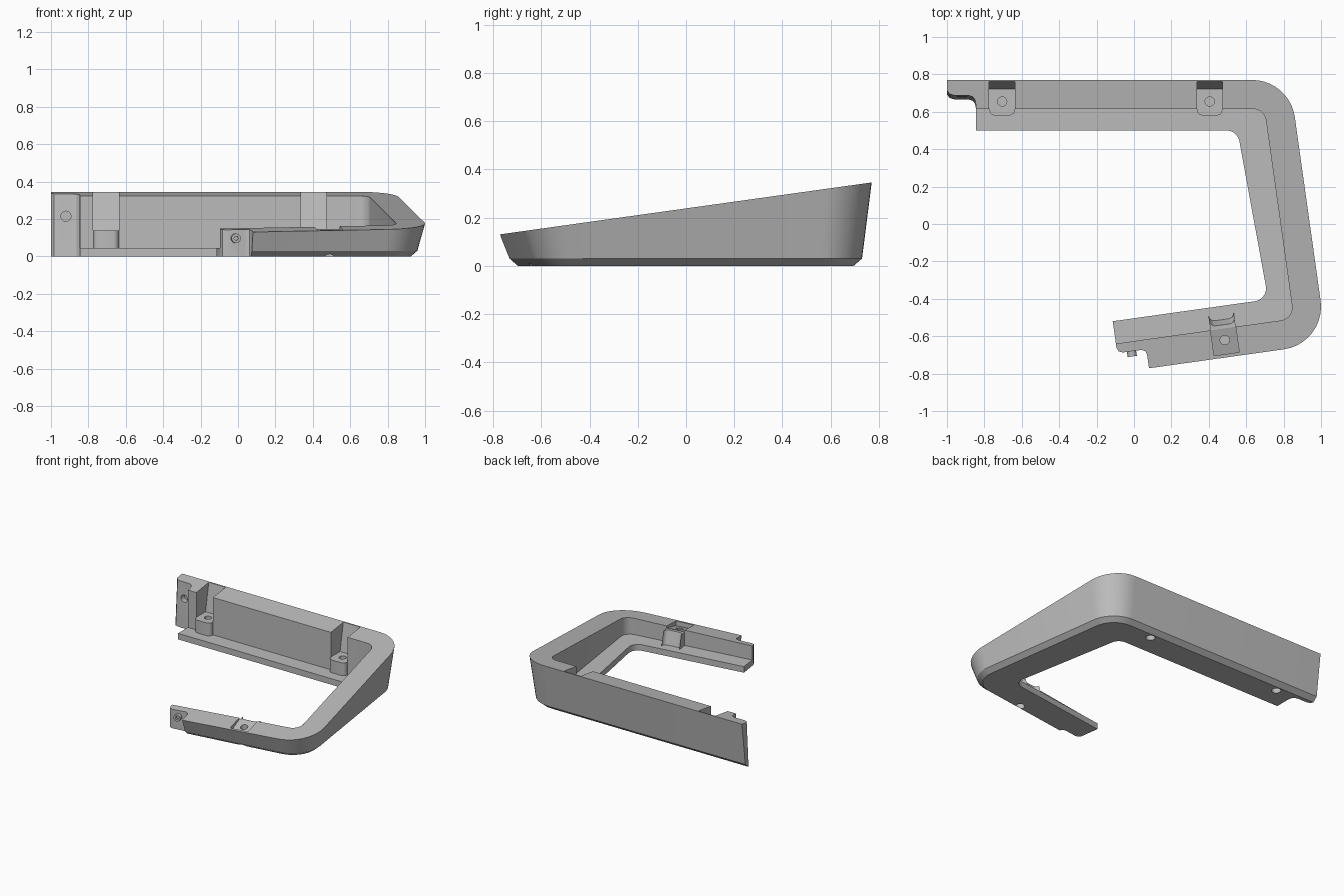
import bpy, bmesh, math
from mathutils import Vector

if "Cube" in bpy.data.objects:
    bpy.data.objects.remove(bpy.data.objects["Cube"], do_unlink=True)

TILT = math.radians(8)
U = Vector((math.cos(TILT), math.sin(TILT)))    # along the front leg
V = Vector((-math.sin(TILT), math.cos(TILT)))   # across the front leg
BACK, SIDE, FRONT = 0.77, 0.931, -0.775         # outer faces of the three legs
FLOOR = 0.045                                   # thickness of the flange

grey = bpy.data.materials.new("plain grey")
grey.use_nodes = True
grey.diffuse_color = (0.5, 0.5, 0.5, 1)
grey.node_tree.nodes["Principled BSDF"].inputs["Base Color"].default_value = (0.5, 0.5, 0.5, 1)


def slope(p):
    return 0.13 + (p.y + 0.775) * 0.1396


def local(u, v):
    return U * u + V * v


def make(name, bm):
    bmesh.ops.recalc_face_normals(bm, faces=bm.faces)
    mesh = bpy.data.meshes.new(name)
    bm.to_mesh(mesh)
    bm.free()
    mesh.materials.append(grey)
    ob = bpy.data.objects.new(name, mesh)
    bpy.context.collection.objects.link(ob)
    return ob


def loft(name, rings, closed=False):
    """Skin a list of equal point rings; cap both ends."""
    bm = bmesh.new()
    rows = [[bm.verts.new(p) for p in ring] for ring in rings]
    n = len(rows[0])
    for a, b in zip(rows, rows[1:]):
        for i in range(n):
            j = (i + 1) % n
            bm.faces.new((a[i], a[j], b[j], b[i]))
    bm.faces.new(rows[0])
    bm.faces.new(rows[-1])
    return make(name, bm)


def cylinder(name, center, axis, radius, depth):
    bm = bmesh.new()
    bmesh.ops.create_cone(bm, cap_ends=True, segments=24, radius1=radius,
                          radius2=radius, depth=depth)
    ob = make(name, bm)
    rot = Vector(axis).to_track_quat('Z', 'Y').to_matrix().to_4x4()
    rot.translation = center
    ob.data.transform(rot)
    return ob


def combine(target, tool, operation):
    mod = target.modifiers.new("cut", 'BOOLEAN')
    mod.operation, mod.object, mod.solver = operation, tool, 'EXACT'
    dg = bpy.context.evaluated_depsgraph_get()
    mesh = bpy.data.meshes.new_from_object(target.evaluated_get(dg))
    target.modifiers.clear()
    target.data = mesh
    bpy.data.objects.remove(tool, do_unlink=True)


def fillet(corner, before, after, radius, steps=10):
    a, b = (before - corner).normalized(), (after - corner).normalized()
    half = a.angle(b) / 2
    start = corner + a * radius / math.tan(half)
    center = corner + (a + b).normalized() * radius / math.sin(half)
    arm = start - center
    end = corner + b * radius / math.tan(half) - center
    sweep = arm.angle(end)
    return [center + (arm * math.sin((1 - t) * sweep) + end * math.sin(t * sweep))
            / math.sin(sweep) for t in (i / steps for i in range(steps + 1))]


def rail(inset, radius, corners=None):
    """Rounded path along back, side and front legs."""
    y = BACK - inset
    if corners is None:
        corners = (Vector(((SIDE - inset - y * U.y) / U.x, y)),
                   local(SIDE - inset, FRONT + inset))
    c1, c2 = corners
    start, end = Vector((-1, c1.y)), local(-0.185, c2.dot(V))
    return [start] + fillet(c1, start, c2, radius) + fillet(c2, c1, end, radius) + [end]


# Frame with leaning outer wall, sloped top and inner flange
flange = rail(0, 0.07, (Vector((0.553, 0.5)), Vector((0.718, -0.403))))
inner = rail(0.155, 0.07)
profile = [(rail(0.075, 0.17), 0), (rail(0.04, 0.2), 0.03), (rail(0, 0.23), None),
           (inner, None), (inner, FLOOR), (flange, FLOOR), (flange, 0)]
rings = [[(p[i].x, p[i].y, slope(p[i]) if z is None else z) for p, z in profile]
         for i in range(len(inner))]
frame = loft("frame", rings)


def boss_outline(half, near, far, r=0.03):
    pts = [(half, far)]
    for k in range(5):
        a = k * math.pi / 8
        pts.append((half - r + r * math.cos(a), near + r - r * math.sin(a)))
    return pts + [(-x, y) for x, y in reversed(pts)]


# Screw bosses and the slots above them
HALF = 0.068
for cx in (-0.705, 0.405):
    rings = [[(cx + x, y, z) for x, y in boss_outline(HALF, 0.58, 0.7)] for z in (0.02, 0.18)]
    combine(frame, loft("boss", rings), 'UNION')
    box = [[(cx + s * (HALF + 0.001), y, z) for s, y in ((-1, 0.5), (1, 0.5), (1, far), (-1, far))]
           for z, far in ((0.14, 0.723), (0.37, 0.766))]
    combine(frame, loft("slot", box), 'DIFFERENCE')
CU = 0.394
rings = [[(*local(CU + x, y), z) for x, y in boss_outline(HALF, near, -0.70)]
         for z, near in ((0.02, -0.565), (0.145, -0.60))]
combine(frame, loft("boss", rings), 'UNION')
box = [[(*local(CU + s * HALF, v), z if top is None else top)
        for s, v, z in ((-1, -0.62, 0.148), (1, -0.62, 0.148), (1, -0.757, 0.107), (-1, -0.757, 0.107))]
       for top in (None, 0.3)]
combine(frame, loft("slot", box), 'DIFFERENCE')

# Pilot holes above, wider holes below
for p in (Vector((-0.705, 0.655)), Vector((0.405, 0.655)), local(CU, -0.682)):
    combine(frame, cylinder("pilot", (p.x, p.y, 0.15), (0, 0, 1), 0.025, 0.14), 'DIFFERENCE')
    combine(frame, cylinder("screw_hole", (p.x, p.y, 0), (0, 0, 1), 0.032, 0.12), 'DIFFERENCE')

# Lap joint at the back leg
lap = [(-1.1, 0.4), (-0.845, 0.4), (-0.845, 0.64), (-0.85, 0.667), (-0.863, 0.683),
       (-0.885, 0.69), (-0.96, 0.69), (-0.985, 0.697), (-1.0, 0.715), (-1.1, 0.715)]
rings = [[(x, y - shift, z) for x, y in lap] for z, shift in ((-0.02, 0.025), (0.37, 0))]
combine(frame, loft("lap_cut", rings), 'DIFFERENCE')
combine(frame, cylinder("socket", (-0.92, 0.68, 0.215), (0, 1, 0), 0.027, 0.08), 'DIFFERENCE')

# Lap joint at the front leg
lap = [(-0.4, -0.9), (-0.028, -0.9), (-0.028, -0.70), (-0.035, -0.682), (-0.055, -0.672),
       (-0.155, -0.672), (-0.177, -0.662), (-0.186, -0.64), (-0.4, -0.64)]
rings = [[(*local(u, v), z) for u, v in lap] for z in (-0.1, 0.3)]
combine(frame, loft("lap_cut", rings), 'DIFFERENCE')

# Locating pin
across = (V.x, V.y, 0)
combine(frame, cylinder("pin", (*local(-0.108, -0.675), 0.097), across, 0.025, 0.05), 'UNION')
combine(frame, cylinder("dimple", (*local(-0.108, -0.70), 0.097), across, 0.011, 0.03), 'DIFFERENCE')

bpy.ops.object.select_all(action='DESELECT')
frame.select_set(True)
bpy.context.view_layer.objects.active = frame
bpy.ops.object.shade_smooth_by_angle(angle=math.radians(25))
